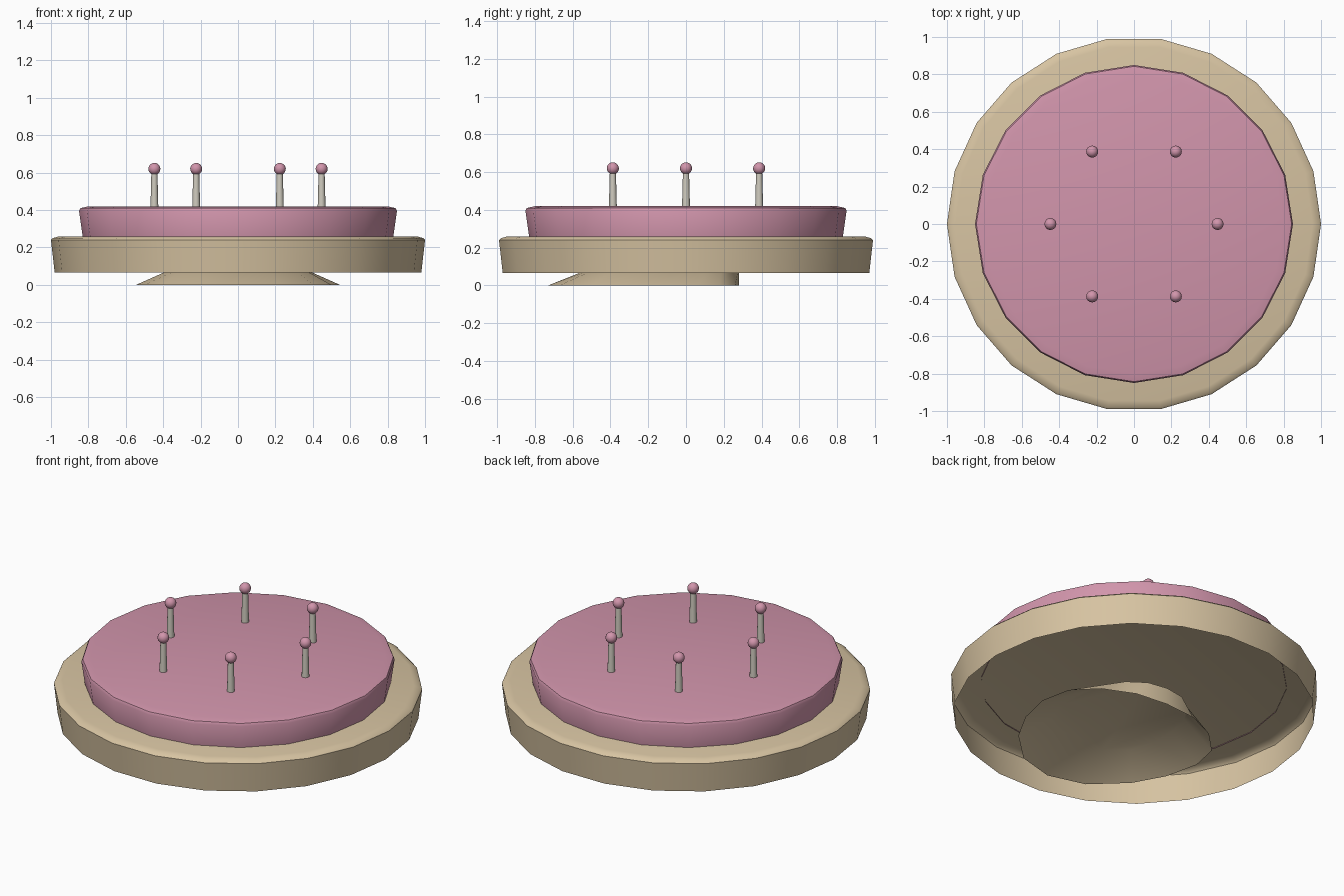
import bpy, bmesh, math

if "Cube" in bpy.data.objects:
    bpy.data.objects.remove(bpy.data.objects["Cube"])


def material(name, rgb):
    m = bpy.data.materials.new(name)
    m.diffuse_color = (*rgb, 1)
    m.use_nodes = True
    m.node_tree.nodes["Principled BSDF"].inputs["Base Color"].default_value = m.diffuse_color
    return m


TAN = material("tan", (0.68, 0.55, 0.36))
PINK = material("pink", (0.64, 0.30, 0.41))
WHITE = material("candle_white", (0.63, 0.60, 0.52))


def loft(name, rings, mat, angle=35):
    """Bridge closed rings of points from bottom to top and cap the last one."""
    bm = bmesh.new()
    rows = [[bm.verts.new(p) for p in ring] for ring in rings]
    n = len(rows[0])
    for a, b in zip(rows, rows[1:]):
        for i in range(n):
            j = (i + 1) % n
            bm.faces.new((a[i], a[j], b[j], b[i]))
    bm.faces.new(rows[-1])
    me = bpy.data.meshes.new(name)
    bm.to_mesh(me)
    bm.free()
    me.materials.append(mat)
    ob = bpy.data.objects.new(name, me)
    bpy.context.collection.objects.link(ob)
    smooth(ob, angle)
    return ob


def smooth(ob, angle=35):
    bpy.ops.object.select_all(action='DESELECT')
    bpy.context.view_layer.objects.active = ob
    ob.select_set(True)
    bpy.ops.object.shade_smooth_by_angle(angle=math.radians(angle))


def circle(r, z, n, cx=0, cy=0):
    return [(cx + r * math.cos(math.tau * i / n), cy + r * math.sin(math.tau * i / n), z)
            for i in range(n)]


def mirrored(half, z):
    """Half outline from back to front, completed on the -x side, counter-clockwise."""
    left = [(-x, y, z) for x, y in half]
    return left + [(x, y, z) for x, y in half[-2:0:-1]]


# Hollow lower tier, open underneath, with a small chamfer at the top
loft("lower_tier", [circle(r, z, 22) for r, z in
                    ((0.98, 0.065), (1.0, 0.24), (0.99, 0.25), (0.955, 0.26))], TAN, 50)

# Upper tier
loft("upper_tier", [circle(r, z, 20) for r, z in
                    ((0.83, 0.255), (0.85, 0.395), (0.843, 0.41), (0.80, 0.42))], PINK, 50)

# Flared hollow foot, steep at the back
rim = [(0, .28), (.2, .26), (.38, .18), (.51, .05), (.545, -.12),
       (.50, -.32), (.40, -.50), (.22, -.67), (0, -.73)]
neck = [(0, .28), (.12, .26), (.22, .19), (.29, .08), (.32, -.05),
        (.32, -.22), (.28, -.36), (.16, -.45), (0, -.48)]
loft("foot", [mirrored(rim, 0), mirrored(neck, 0.1)], TAN)

# Ring of candles, each with a round tip
for k in range(6):
    a = math.tau * k / 6
    x, y = 0.447 * math.cos(a), 0.447 * math.sin(a)
    loft(f"candle_{k + 1}", [circle(r, z, 12, x, y) for r, z in
                             ((0.021, 0.415), (0.016, 0.61))], WHITE)
    bpy.ops.mesh.primitive_uv_sphere_add(segments=16, ring_count=10, radius=0.032,
                                         location=(x, y, 0.62))
    tip = bpy.context.object
    tip.name = f"candle_tip_{k + 1}"
    tip.data.materials.append(PINK)
    smooth(tip)
